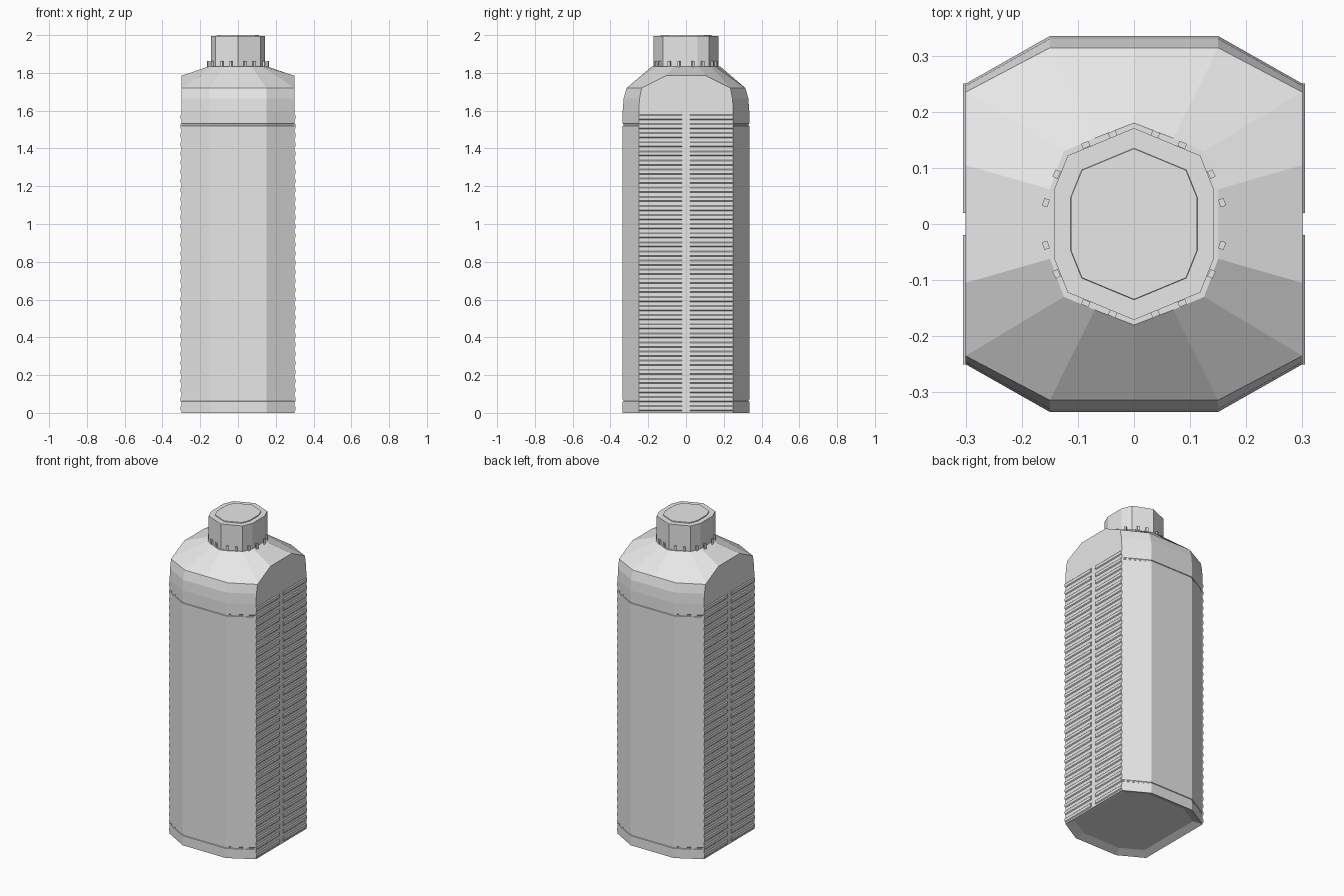
import bpy
import bmesh
import math

if "Cube" in bpy.data.objects:
    bpy.data.objects.remove(bpy.data.objects["Cube"], do_unlink=True)

grey = bpy.data.materials.new("light grey plastic")
grey.use_nodes = True
grey.diffuse_color = (0.8, 0.8, 0.8, 1)
grey.node_tree.nodes["Principled BSDF"].inputs["Base Color"].default_value = (0.8, 0.8, 0.8, 1)


def mirrored_ring(quarter):
    """Full loop from quarter points (x, y, z); the first lies on x = 0."""
    right = quarter + [(x, -y, z) for x, y, z in reversed(quarter)]
    left = [(-x, y, z) for x, y, z in reversed(right[1:-1])]
    return right + left


def finish(name, bm):
    bmesh.ops.recalc_face_normals(bm, faces=bm.faces)
    mesh = bpy.data.meshes.new(name)
    bm.to_mesh(mesh)
    bm.free()
    mesh.materials.append(grey)
    obj = bpy.data.objects.new(name, mesh)
    bpy.context.collection.objects.link(obj)
    return obj


def add_loft(bm, rings):
    """Join successive loops with quads and close both ends."""
    loops = [[bm.verts.new(p) for p in ring] for ring in rings]
    n = len(loops[0])
    for a, b in zip(loops, loops[1:]):
        for i in range(n):
            j = (i + 1) % n
            bm.faces.new((a[i], a[j], b[j], b[i]))
    bm.faces.new(loops[0])
    bm.faces.new(loops[-1])


def body_ring(z, front=0.335, corner=0.25, side_z=None, scale=1):
    pts = [(0, front, z), (0.15, front, z), (0.3, corner, z),
           (0.3, 0.105, side_z or z)]
    return mirrored_ring([(x * scale, y * scale, h) for x, y, h in pts])


# Container body: recessed base, two fine seams, rounded top, shoulder
rings = [body_ring(0.02, scale=0.86), body_ring(0)]
for seam in (0.066, 1.526):
    rings += [body_ring(seam - 0.006), body_ring(seam - 0.004, front=0.331),
              body_ring(seam + 0.004, front=0.331), body_ring(seam + 0.006)]
rings += [
    body_ring(1.6),
    body_ring(1.665, 0.33, 0.246),
    body_ring(1.72, 0.314, 0.235, side_z=1.785),
    mirrored_ring([(0, 0.18, 1.835), (0.07, 0.153, 1.835),
                   (0.125, 0.13, 1.835), (0.15, 0.062, 1.835)]),
]
bm = bmesh.new()
add_loft(bm, rings)
finish("container_body", bm)


# Screw cap with a slightly raised lid
def cap_ring(z, scale=1):
    return mirrored_ring([(x * scale, y * scale, z)
                          for x, y in ((0, 0.171), (0.118, 0.122), (0.143, 0.06))])


bm = bmesh.new()
add_loft(bm, [cap_ring(1.83), cap_ring(1.995), cap_ring(1.995, 0.79), cap_ring(2.0, 0.785)])
finish("screw_cap", bm)

# Grip ribs: two columns of bevelled bars on each side
COUNT, TOP = 33, 1.59
pitch = TOP / COUNT
bm = bmesh.new()
for sx in (-1, 1):
    for sy in (-1, 1):
        for i in range(COUNT):
            z = (i + 0.5) * pitch
            section = [(0.298, -0.016), (0.305, -0.009), (0.305, 0.009), (0.298, 0.016)]
            add_loft(bm, [[(sx * x, sy * y, z + dz) for x, dz in section]
                          for y in (0.02, 0.25)])
finish("grip_ribs", bm)

# Tamper ring teeth around the foot of the cap: position and turn per quarter
for k, (x, y, turn) in enumerate([(0.157, 0.038, 70), (0.138, 0.089, 64),
                                  (0.086, 0.141, 24), (0.038, 0.16, 24)]):
    for sx in (-1, 1):
        for sy in (-1, 1):
            bpy.ops.mesh.primitive_cube_add(size=1, location=(sx * x, sy * y, 1.846))
            tooth = bpy.context.object
            tooth.name = f"cap_tooth_{k}_{'left' if sx > 0 else 'right'}_{'back' if sy > 0 else 'front'}"
            tooth.scale = (0.014, 0.01, 0.034)
            tooth.rotation_euler.z = -sx * sy * math.radians(turn)
            tooth.data.materials.append(grey)
